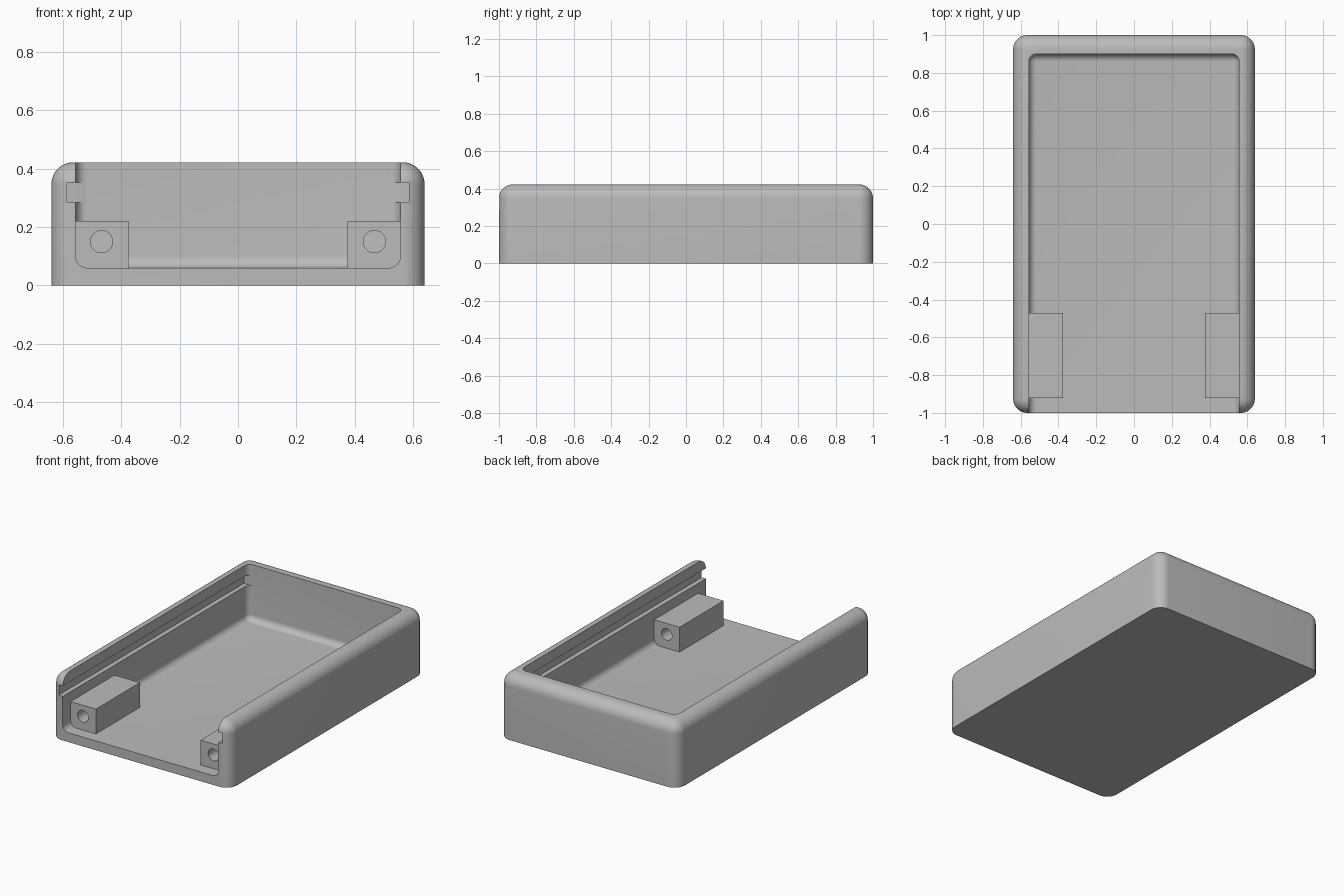
import bpy, bmesh, math
from mathutils import Matrix, Vector

cube = bpy.data.objects.get("Cube")
if cube:
    bpy.data.objects.remove(cube, do_unlink=True)

grey = bpy.data.materials.new("plain grey")
grey.use_nodes = True
COLOUR = (0.5, 0.5, 0.5, 1)
grey.diffuse_color = COLOUR
grey.node_tree.nodes["Principled BSDF"].inputs["Base Color"].default_value = COLOUR


def add_object(name, bm, cutter=False):
    mesh = bpy.data.meshes.new(name)
    bm.to_mesh(mesh)
    bm.free()
    mesh.materials.append(grey)
    obj = bpy.data.objects.new(name, mesh)
    bpy.context.collection.objects.link(obj)
    obj.hide_render = cutter
    return obj


def box(name, low, high, radius=0, rounded=None, cutter=False):
    """Box between two corners; edges whose midpoint and direction pass the rule are rounded."""
    low, high = Vector(low), Vector(high)
    bm = bmesh.new()
    bmesh.ops.create_cube(bm, size=1)
    bmesh.ops.transform(bm, verts=bm.verts, matrix=Matrix.Translation((low + high) / 2)
                        @ Matrix.Diagonal((*(high - low), 1)))
    if rounded:
        edges = [e for e in bm.edges if rounded((e.verts[0].co + e.verts[1].co) / 2,
                                                abs(e.verts[0].co.z - e.verts[1].co.z) > 0.01)]
        bmesh.ops.bevel(bm, geom=edges, offset=radius, segments=10, profile=0.5, affect='EDGES')
    return add_object(name, bm, cutter)


def cut(target, cutter):
    mod = target.modifiers.new("cut", 'BOOLEAN')
    mod.operation = 'DIFFERENCE'
    mod.solver = 'EXACT'
    mod.object = cutter
    bpy.context.view_layer.objects.active = target
    bpy.ops.object.modifier_apply(modifier=mod.name)
    bpy.data.objects.remove(cutter, do_unlink=True)


def smooth(obj):
    bpy.ops.object.select_all(action='DESELECT')
    obj.select_set(True)
    bpy.context.view_layer.objects.active = obj
    bpy.ops.object.shade_smooth_by_angle(angle=math.radians(30))


# Outer shell: rounded everywhere except around the base
shell = box("case_shell", (-0.64, -1, 0), (0.64, 1, 0.422), 0.075,
            lambda mid, upright: mid.z > 0.1)

# Tray cavity, open at the top and front, with a filleted floor and back corners
cut(shell, box("cavity_cutter", (-0.557, -1.3, 0.06), (0.557, 0.9, 0.7), 0.04,
               lambda mid, upright: mid.y > -1.2 and (mid.z < 0.1 or (upright and mid.y > 0)),
               cutter=True))

# Slot along both walls for a sliding lid
cut(shell, box("lid_slot_cutter", (-0.587, -1.3, 0.285), (0.587, 0.898, 0.352), cutter=True))
smooth(shell)

# Screw blocks in the front corners, each bored from front to back
for side, label in ((1, "left"), (-1, "right")):
    inner, outer = side * 0.375, side * 0.565
    block = box(label + "_screw_block", (min(inner, outer), -0.92, 0.05),
                (max(inner, outer), -0.47, 0.221))
    bm = bmesh.new()
    bmesh.ops.create_cone(bm, cap_ends=True, segments=40, radius1=0.038, radius2=0.038, depth=1,
                          matrix=Matrix.Translation((side * 0.468, -0.7, 0.15))
                          @ Matrix.Rotation(math.pi / 2, 4, 'X'))
    cut(block, add_object(label + "_bore_cutter", bm, cutter=True))
    smooth(block)
